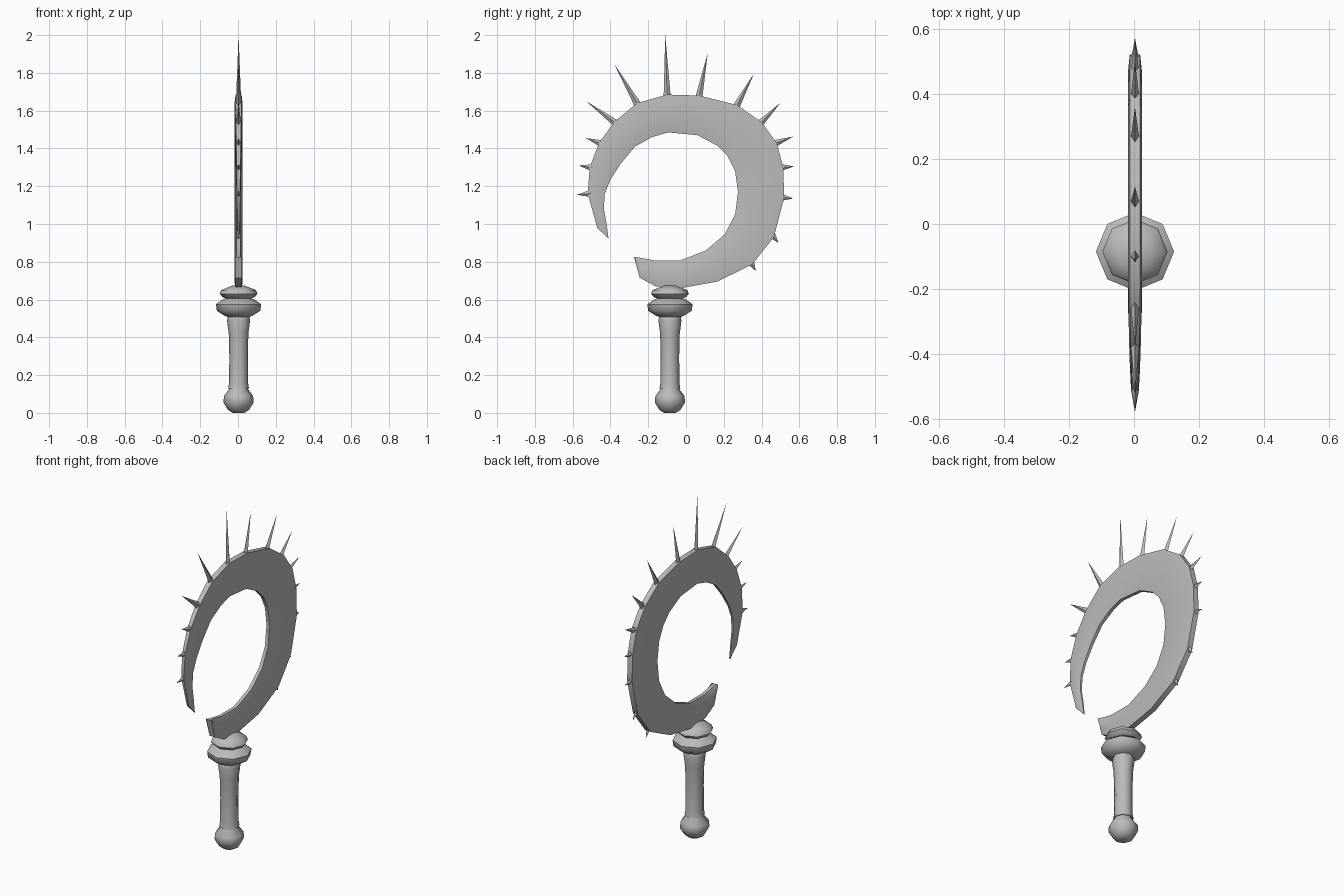
import bpy, bmesh, math
from mathutils import Vector

if "Cube" in bpy.data.objects:
    bpy.data.objects.remove(bpy.data.objects["Cube"])

CX, HANDLE_Y = 0.003, -0.085

steel = bpy.data.materials.new("plain grey")
steel.use_nodes = True
GREY = (0.5, 0.5, 0.5, 1)
steel.diffuse_color = GREY
steel.node_tree.nodes["Principled BSDF"].inputs["Base Color"].default_value = GREY


def finish(name, bm, angle):
    bmesh.ops.recalc_face_normals(bm, faces=bm.faces)
    mesh = bpy.data.meshes.new(name)
    bm.to_mesh(mesh)
    bm.free()
    mesh.materials.append(steel)
    obj = bpy.data.objects.new(name, mesh)
    bpy.context.collection.objects.link(obj)
    bpy.ops.object.select_all(action='DESELECT')
    obj.select_set(True)
    bpy.context.view_layer.objects.active = obj
    bpy.ops.object.shade_smooth_by_angle(angle=math.radians(angle))
    return obj


def skin(bm, rings, closed_ends=True):
    """Join rings of points into a capped tube."""
    loops = [[bm.verts.new(p) for p in ring] for ring in rings]
    n = len(loops[0])
    for a, b in zip(loops, loops[1:]):
        for i in range(n):
            j = (i + 1) % n
            bm.faces.new((a[i], a[j], b[j], b[i]))
    if closed_ends:
        bm.faces.new(loops[0])
        bm.faces.new(loops[-1])


def lathe(name, profile, sides=8):
    bm = bmesh.new()
    skin(bm, [[(CX + r * math.cos(math.tau * i / sides),
                HANDLE_Y + r * math.sin(math.tau * i / sides), z)
               for i in range(sides)] for r, z in profile])
    return finish(name, bm, 50)


# Handle: pommel, grip and the two guard rings
lathe("pommel", [(0.03, 0), (0.055, 0.015), (0.08, 0.055), (0.077, 0.09),
                 (0.05, 0.125), (0.05, 0.14)])
lathe("grip", [(0.055, 0.13), (0.05, 0.16), (0.049, 0.3), (0.052, 0.42),
               (0.061, 0.49), (0.058, 0.505), (0.05, 0.52)])
lathe("lower_guard_ring", [(0.05, 0.505), (0.075, 0.515), (0.115, 0.54), (0.12, 0.575),
                           (0.085, 0.6), (0.055, 0.61)])
lathe("upper_guard_ring", [(0.055, 0.6), (0.085, 0.613), (0.1, 0.63), (0.092, 0.65),
                           (0.055, 0.665), (0.03, 0.675)])

# Hooked blade: matching outer and inner edges, as (y, z), from root to tip
outer = [(-0.275, 0.825), (-0.245, 0.715), (-0.16, 0.67), (-0.03, 0.66), (0.165, 0.695),
         (0.35, 0.785), (0.465, 0.93), (0.52, 1.14), (0.515, 1.3), (0.48, 1.43),
         (0.4, 1.54), (0.27, 1.63), (0.07, 1.68), (-0.1, 1.685), (-0.26, 1.64),
         (-0.38, 1.54), (-0.46, 1.43), (-0.51, 1.3), (-0.52, 1.16), (-0.47, 0.98),
         (-0.414, 0.925)]
inner = [(-0.27, 0.826), (-0.225, 0.818), (-0.165, 0.807), (-0.03, 0.807), (0.105, 0.86),
         (0.205, 0.945), (0.26, 1.05), (0.275, 1.17), (0.26, 1.28), (0.22, 1.36),
         (0.165, 1.415), (0.06, 1.47), (-0.095, 1.485), (-0.18, 1.46), (-0.27, 1.41),
         (-0.345, 1.32), (-0.4, 1.235), (-0.43, 1.16), (-0.435, 1.08), (-0.42, 1),
         (-0.41, 0.92)]
# Cross-section: position from outer to inner edge, half thickness
section = [(0, 0.016), (0.2, 0.021), (0.7, 0.02), (1, 0.01)]

bm = bmesh.new()
rings = []
for k, (o, i) in enumerate(zip(outer, inner)):
    o, i = Vector((CX, *o)), Vector((CX, *i))
    thin = min(1, 0.25 + 0.12 * (len(outer) - 1 - k))
    half = [(o.lerp(i, t), Vector((w * thin, 0, 0))) for t, w in section]
    rings.append([p + w for p, w in half] + [p - w for p, w in reversed(half)])
skin(bm, rings)
finish("hooked_blade", bm, 40)

# Spikes: one on each outer blade corner, tips as (y, z)
tips = [(0.37, 0.75), (0.49, 0.9), (0.568, 1.135), (0.572, 1.305), (0.567, 1.463),
        (0.5, 1.642), (0.36, 1.797), (0.115, 1.905), (-0.11, 2), (-0.38, 1.847),
        (-0.528, 1.65), (-0.53, 1.455), (-0.568, 1.31), (-0.578, 1.155)]
bm = bmesh.new()
for k, tip in enumerate(tips, start=5):
    base, top = Vector((CX, *outer[k])), Vector((CX, *tip))
    axis = (top - base).normalized()
    side = axis.cross(Vector((1, 0, 0))) * 0.019
    depth = Vector((0.013, 0, 0))
    root = base - axis * 0.015
    foot = [bm.verts.new(root + v) for v in (side, depth, -side, -depth)]
    point = bm.verts.new(top)
    for i in range(4):
        bm.faces.new((foot[i], foot[(i + 1) % 4], point))
    bm.faces.new(foot)
finish("blade_spikes", bm, 30)
